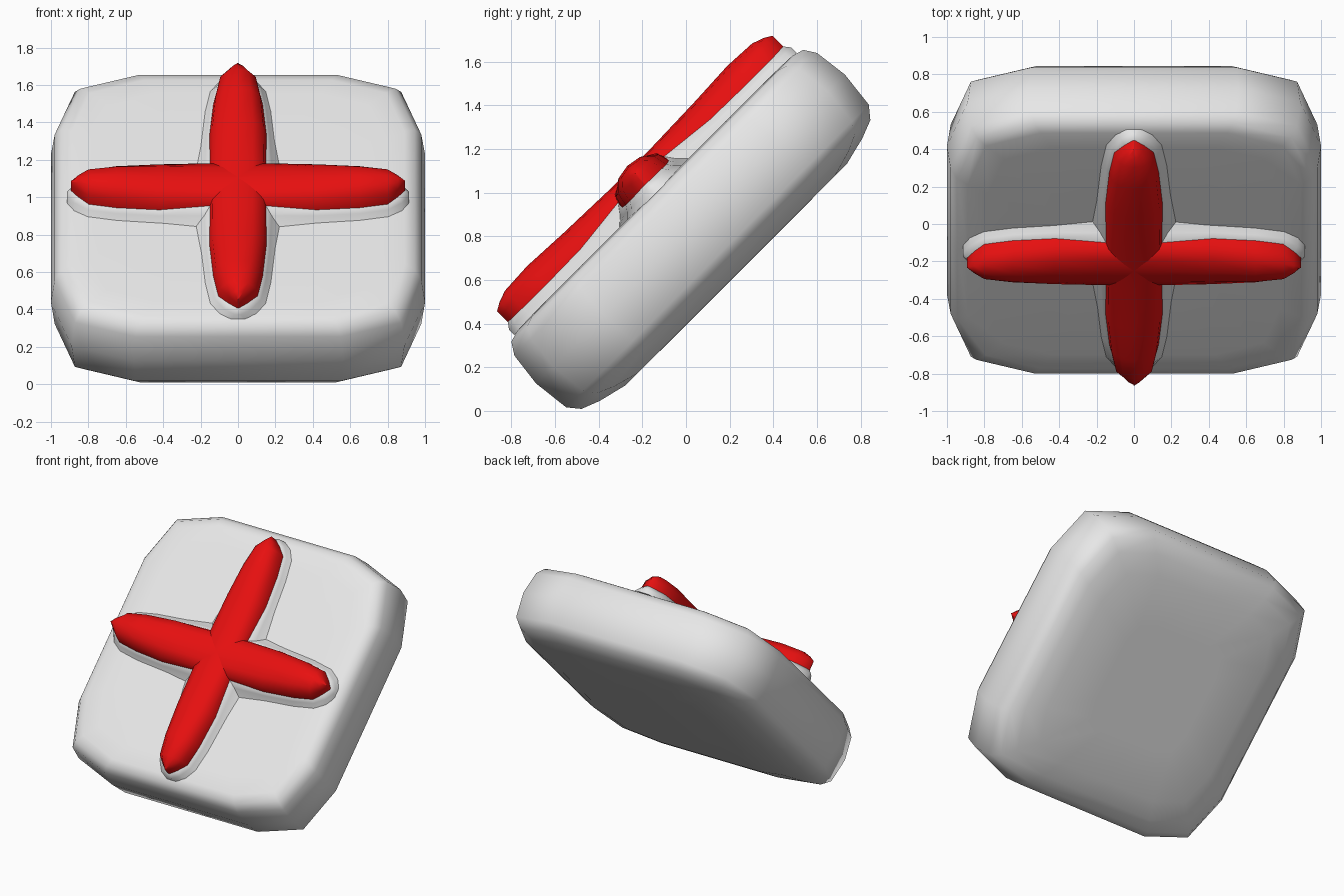
import bpy, bmesh, math
from mathutils import Matrix

cube = bpy.data.objects.get("Cube")
if cube:
    bpy.data.objects.remove(cube, do_unlink=True)

# Tilt by 45 degrees: local x = width, local y = up the slope, local z = out of the face
TILT = Matrix.Translation((0, 0.427, 0.427)) @ Matrix.Rotation(math.radians(45), 4, 'X')
QUARTER = Matrix.Rotation(math.radians(90), 4, 'Z')


def material(name, rgb):
    m = bpy.data.materials.new(name)
    m.use_nodes = True
    m.diffuse_color = (*rgb, 1)
    m.node_tree.nodes["Principled BSDF"].inputs["Base Color"].default_value = (*rgb, 1)
    return m


def loft(name, rings, mat, angle, matrix):
    """Skin a list of closed rings and cap both ends."""
    bm = bmesh.new()
    rows = [[bm.verts.new(p) for p in ring] for ring in rings]
    for a, b in zip(rows, rows[1:]):
        for i in range(len(a)):
            j = (i + 1) % len(a)
            bm.faces.new((a[i], a[j], b[j], b[i]))
    bm.faces.new(rows[0][::-1])
    bm.faces.new(rows[-1])
    bmesh.ops.transform(bm, matrix=matrix, verts=bm.verts)
    bmesh.ops.recalc_face_normals(bm, faces=bm.faces)
    mesh = bpy.data.meshes.new(name)
    bm.to_mesh(mesh)
    bm.free()
    ob = bpy.data.objects.new(name, mesh)
    bpy.context.collection.objects.link(ob)
    mesh.materials.append(mat)
    bpy.ops.object.select_all(action='DESELECT')
    ob.select_set(True)
    bpy.context.view_layer.objects.active = ob
    bpy.ops.object.shade_smooth_by_angle(angle=math.radians(angle))
    return ob


white = material("soft white", (0.8, 0.8, 0.8))
red = material("bright red", (0.8, 0.005, 0.005))

# Cushion: square outline with faceted corners, stacked along its thickness
corner = [(1, 0), (1, 0.56), (0.89, 0.89), (0.56, 1)]
outline = []
for k in range(4):
    c, s = round(math.cos(k * math.pi / 2)), round(math.sin(k * math.pi / 2))
    outline += [(x * c - y * s, x * s + y * c) for x, y in corner]
profile = [(0.278, 0.4), (0.28, 0.72), (0.312, 0.85), (0.345, 0.935), (0.40, 0.98),
           (0.575, 1.0), (0.735, 0.98), (0.79, 0.945), (0.806, 0.89), (0.81, 0.78), (0.81, 0.4)]
loft("cushion", [[(x * f, y * f, n) for x, y in outline] for n, f in profile],
     white, 60, TILT)

# Bar stations: distance from centre, half width, base height, top height, flare of the footing
half = [(0.0, 0.15, 0.90, 0.962, 0.09), (0.15, 0.15, 0.895, 0.965, 0.09),
        (0.42, 0.152, 0.866, 0.973, 0.05), (0.65, 0.132, 0.862, 0.984, 0.05),
        (0.80, 0.105, 0.862, 0.976, 0.05), (0.855, 0.052, 0.862, 0.957, 0.05),
        (0.892, 0.006, 0.862, 0.935, 0.03)]
stations = [(-d, *rest) for d, *rest in half[:0:-1]] + half


def bar_ring(d, w, base, top, flare):
    h = top - base
    side = [(1, 0), (0.9, 0.52), (0.53, 0.9)]
    shape = side + [(0, 1)] + [(-a, b) for a, b in side[::-1]]
    return [(d, a * w, base + b * h) for a, b in shape]


def footing_ring(d, w, base, top, flare):
    end = d * (1 + 0.025 * (abs(d) > 0.85))
    return [(d, w * 0.98, base + 0.003), (end, w + flare * 0.35, 0.5 * (base + 0.81)),
            (end, w + flare, 0.803), (end, -w - flare, 0.803),
            (end, -w - flare * 0.35, 0.5 * (base + 0.81)), (d, -w * 0.98, base + 0.003)]


# Raised cross: two crossed bars, each on a flared footing
for name, turn in (("horizontal", Matrix.Identity(4)), ("vertical", QUARTER)):
    loft(name + "_bar", [bar_ring(*s) for s in stations], red, 50, TILT @ turn)
    loft(name + "_footing", [footing_ring(*s) for s in stations], white, 60, TILT @ turn)
